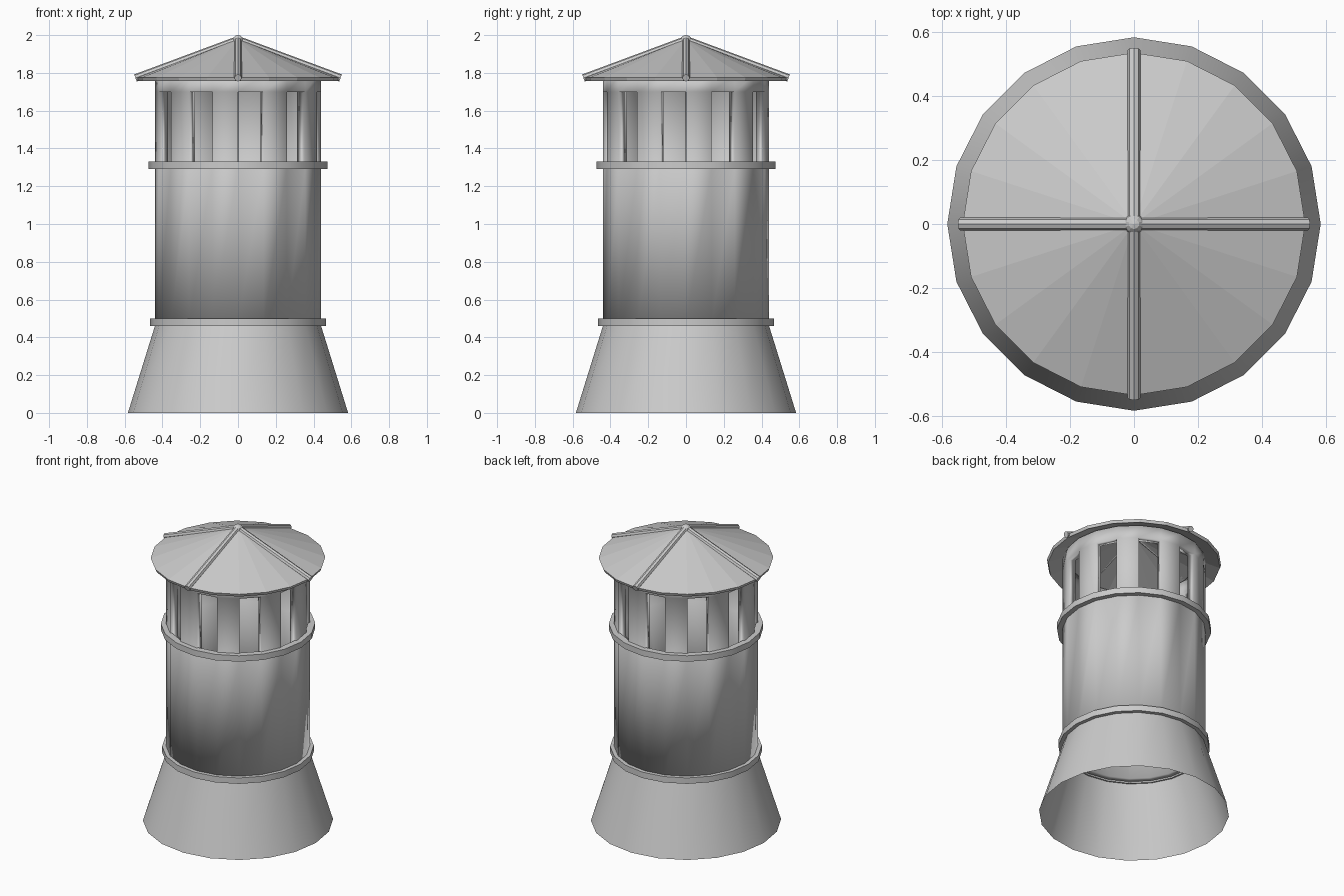
import bpy, bmesh, math
from mathutils import Vector

if "Cube" in bpy.data.objects:
    bpy.data.objects.remove(bpy.data.objects["Cube"])

N = 20  # sides of every round part


def finish(name, bm, smooth=None):
    me = bpy.data.meshes.new(name)
    bm.to_mesh(me)
    bm.free()
    ob = bpy.data.objects.new(name, me)
    bpy.context.collection.objects.link(ob)
    if smooth:
        bpy.ops.object.select_all(action='DESELECT')
        ob.select_set(True)
        bpy.context.view_layer.objects.active = ob
        bpy.ops.object.shade_smooth_by_angle(angle=math.radians(smooth))
    return ob


def lathe(name, profile, closed=False, skip=lambda level, side: False, smooth=None):
    """Spin (radius, z) points, listed bottom to top on the outside, about z."""
    bm = bmesh.new()
    rings = []
    for r, z in profile:
        if r == 0:
            rings.append([bm.verts.new((0, 0, z))] * N)
        else:
            rings.append([bm.verts.new((r * math.cos(math.tau * i / N),
                                        r * math.sin(math.tau * i / N), z)) for i in range(N)])
    for k in range(len(rings) if closed else len(rings) - 1):
        a, b = rings[k], rings[(k + 1) % len(rings)]
        for i in range(N):
            if skip(k, i):
                continue
            j = (i + 1) % N
            bm.faces.new(list(dict.fromkeys((a[i], a[j], b[j], b[i]))))
    return finish(name, bm, smooth)


def solidify(ob, thickness):
    m = ob.modifiers.new("thickness", 'SOLIDIFY')
    m.thickness = thickness
    m.offset = -1
    m.use_even_offset = True


def band(name, r_in, r_out, z0, z1):
    lathe(name, [(r_in, z0), (r_out, z0), (r_out, z1), (r_in, z1)], closed=True, smooth=30)


# flared skirt, open below
lathe("base_skirt", [(0.583, 0), (0.44, 0.46)], smooth=30)

# hollow pipe, every second side cut open near the top to leave slats
pipe = lathe("slotted_pipe", [(0.44, 0.47), (0.44, 1.30), (0.44, 1.70), (0.44, 1.785)],
             skip=lambda level, side: level == 1 and side % 2 == 1, smooth=30)
solidify(pipe, 0.05)

# collars
band("lower_band", 0.43, 0.465, 0.46, 0.50)
band("upper_band", 0.43, 0.473, 1.29, 1.33)

# conical rain cap
cap = lathe("rain_cap", [(0.535, 1.775), (0, 1.98)])
solidify(cap, 0.02)

# four ridge bars running down the cap
top, low = Vector((0, 0, 1.975)), Vector((0.543, 0, 1.773))
for k in range(4):
    a = math.tau * k / 4
    end = Vector((low.x * math.cos(a), low.x * math.sin(a), low.z))
    d = end - top
    bm = bmesh.new()
    bmesh.ops.create_cone(bm, cap_ends=True, segments=8, radius1=0.02, radius2=0.02, depth=d.length)
    mat = d.to_track_quat('Z', 'Y').to_matrix().to_4x4()
    mat.translation = (top + end) / 2
    bm.transform(mat)
    finish(f"cap_ridge_{k + 1}", bm, 30)

# finial knob
bm = bmesh.new()
bmesh.ops.create_uvsphere(bm, u_segments=10, v_segments=6, radius=0.032)
bmesh.ops.translate(bm, verts=bm.verts, vec=(0, 0, 1.968))
finish("cap_knob", bm)
